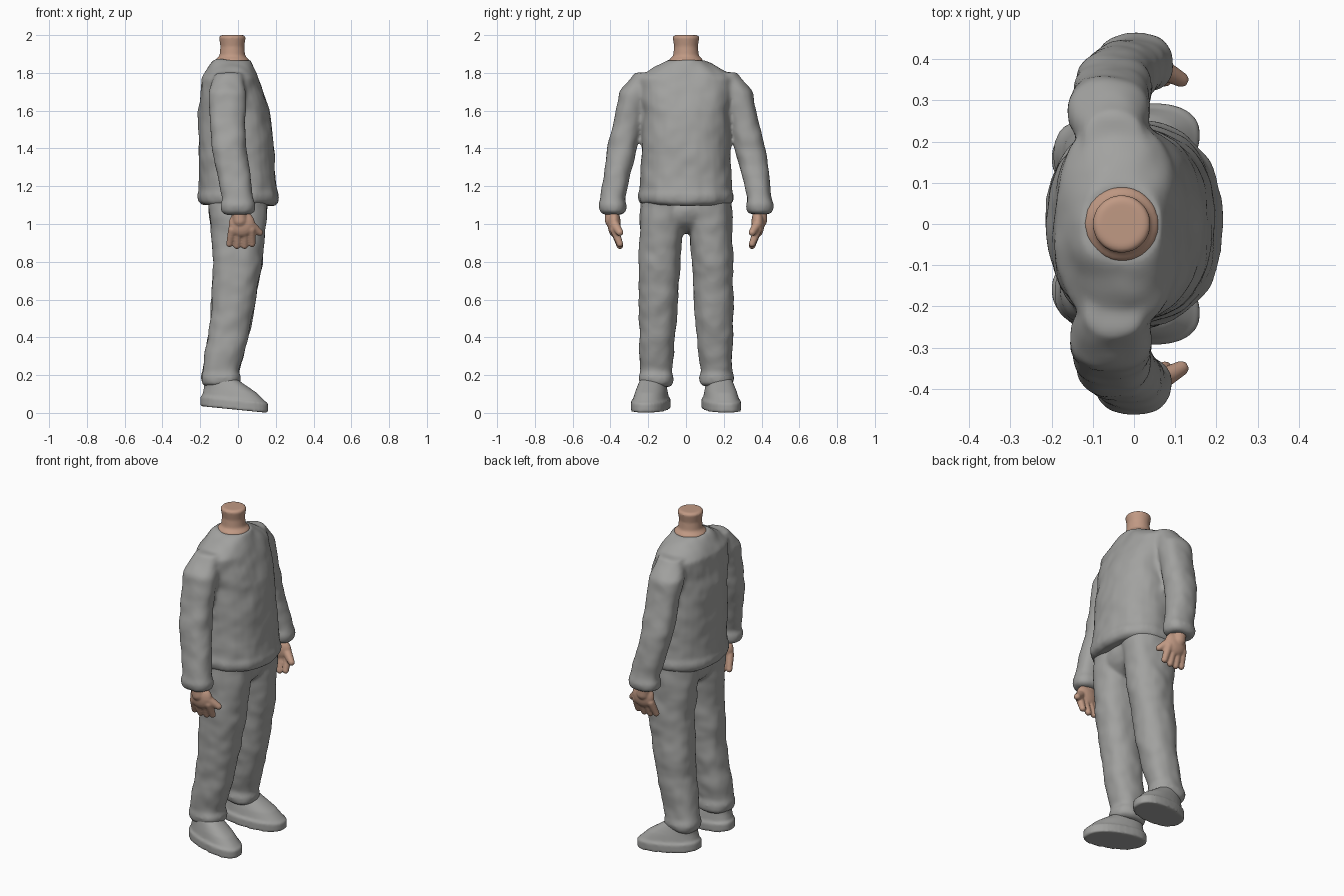
import bpy, bmesh, math
from mathutils import Vector, Matrix, noise

cube = bpy.data.objects.get("Cube")
if cube:
    bpy.data.objects.remove(cube, do_unlink=True)


def make_material(name, red, green, blue):
    material = bpy.data.materials.new(name)
    material.use_nodes = True
    material.diffuse_color = (red, green, blue, 1)
    shader = material.node_tree.nodes["Principled BSDF"]
    shader.inputs["Base Color"].default_value = material.diffuse_color
    shader.inputs["Roughness"].default_value = .8
    return material


def superellipse(angle, power):
    """Point on a rounded-box outline of unit size."""
    def soften(value):
        return math.copysign(abs(value) ** (2 / power), value)
    return soften(math.cos(angle)), soften(math.sin(angle))


def add_hem(stations):
    """Replace the lowest section with a rounded, slightly bulging band."""
    x, y, bottom, depth, width = stations[0]
    band = [(x, y, bottom + lift, depth + grow, width + grow)
            for lift, grow in ((0, -.02), (.015, 0), (.05, .005), (.08, -.005))]
    return band + stations[1:]


def loft(bm, stations, power=2.3, side=1, segments=32):
    """Closed stack of horizontal sections: x, y, z, half depth, half width."""
    loops = []
    for x, y, z, depth, width in stations:
        loop = []
        for index in range(segments):
            across, along = superellipse(math.tau * index / segments, power)
            position = (x + depth * across, side * y + width * along, z)
            loop.append(bm.verts.new(position))
        loops.append(loop)
    for lower, upper in zip(loops, loops[1:]):
        for index in range(segments):
            previous = index - 1
            bm.faces.new((lower[previous], lower[index],
                          upper[index], upper[previous]))
    bm.faces.new(loops[0])
    bm.faces.new(loops[-1])


def add_ball(bm, centre, radii):
    matrix = Matrix.Translation(centre) @ Matrix.Diagonal((*radii, 1))
    bmesh.ops.create_icosphere(bm, subdivisions=3, radius=1, matrix=matrix)


def add_digit(bm, start, end, root_radius, tip_radius, side):
    """Tapered, round-ended rod made of overlapping balls."""
    steps = 8
    for step in range(steps + 1):
        share = step / steps
        centre = Vector(start).lerp(Vector(end), share)
        centre.y *= side
        radius = root_radius + (tip_radius - root_radius) * share
        add_ball(bm, centre, (radius, radius, radius))


def add_folds(mesh, strength):
    """Push the cloth in and out with soft, wide wrinkles."""
    normals = [vertex.normal.copy() for vertex in mesh.vertices]
    for vertex, normal in zip(mesh.vertices, normals):
        point = vertex.co * 8
        ripple = noise.noise(point) + noise.noise(point * 2) / 2
        vertex.co += normal * strength * ripple


def finish(bm, name, material, voxel, smoothing, folds=0):
    """Fuse the overlapping volumes into one soft skin."""
    bmesh.ops.recalc_face_normals(bm, faces=bm.faces)
    volumes = bpy.data.meshes.new(name)
    bm.to_mesh(volumes)
    bm.free()
    part = bpy.data.objects.new(name, volumes)
    bpy.context.collection.objects.link(part)
    fuse = part.modifiers.new("fuse", 'REMESH')
    fuse.mode = 'VOXEL'
    fuse.voxel_size = voxel
    soften = part.modifiers.new("soften", 'SMOOTH')
    soften.iterations = smoothing
    depsgraph = bpy.context.evaluated_depsgraph_get()
    skin = bpy.data.meshes.new_from_object(part.evaluated_get(depsgraph))
    part.modifiers.clear()
    part.data = skin
    bpy.data.meshes.remove(volumes)
    add_folds(skin, folds)
    skin.materials.clear()
    skin.materials.append(material)
    for polygon in skin.polygons:
        polygon.material_index = 0
        polygon.use_smooth = True


cloth = make_material("cloth grey", .36, .36, .35)
skin_tone = make_material("skin", .53, .32, .23)
sides = {"left": 1, "right": -1}

# Sweater: body and both sleeves fused
body = [(0, 0, 1.1, .21, .25), (-.01, 0, 1.4, .2, .235), (-.02, 0, 1.6, .19, .23),
        (-.04, 0, 1.77, .15, .26), (-.03, 0, 1.87, .1, .1)]
sleeve = [(0, .39, 1.05, .09, .07), (-.05, .34, 1.4, .09, .08),
          (-.06, .27, 1.7, .1, .08), (-.05, .21, 1.8, .07, .06)]
bm = bmesh.new()
loft(bm, add_hem(body))
for side in sides.values():
    loft(bm, add_hem(sleeve), side=side)
finish(bm, "sweater", cloth, voxel=.011, smoothing=8, folds=.007)

# Trousers: hips and both legs fused
leg = [(-.09, .16, .14, .1, .09), (-.04, .15, .47, .11, .1),
       (0, .14, .8, .13, .11), (0, .12, 1.15, .16, .12)]
bm = bmesh.new()
add_ball(bm, centre=(0, 0, 1.07), radii=(.15, .23, .12))
for side in sides.values():
    loft(bm, add_hem(leg), side=side)
finish(bm, "trousers", cloth, voxel=.011, smoothing=6, folds=.008)

# Shoes: thick sole under a sloping upper, toes turned out, heels raised
sole = [(-.02, 0, height, .18, .1) for height in (0, .05)]
upper = [(-.02, 0, .055, .17, .09), (-.04, 0, .1, .14, .08), (-.1, 0, .17, .08, .06)]
toe_tip = .16
for label, side in sides.items():
    bm = bmesh.new()
    loft(bm, sole + upper)
    for vertex in bm.verts:
        vertex.co.z += (toe_tip - vertex.co.x) / 10
        vertex.co.y += side * (.19 + vertex.co.x * toe_tip)
    finish(bm, label + "_shoe", cloth, voxel=.008, smoothing=3)

# Hands: wrist, palm, four fanned fingers and a thumb
for label, side in sides.items():
    bm = bmesh.new()
    add_digit(bm, (0, .39, 1.1), (.01, .39, 1.02), .04, .04, side)
    add_ball(bm, centre=(.02, side * .38, 1), radii=(.07, .035, .07))
    for finger in range(4):
        spread = finger - 1.5
        root = (.02 + spread * .033, .38, .97)
        tip = (.015 + spread * .04, .35, .88 + abs(spread) / 100)
        add_digit(bm, root, tip, .023, .018, side)
    add_digit(bm, (.06, .38, 1), (.114, .35, .955), .027, .019, side)
    finish(bm, label + "_hand", skin_tone, voxel=.006, smoothing=3)

# Neck: pinched column on a wide base that fills the collar
profile = ((1.8, .09), (1.87, .09), (1.89, .068), (1.94, .063), (1.99, .071), (2, .06))
bm = bmesh.new()
loft(bm, [(-.03, 0, height, radius, radius) for height, radius in profile], power=2)
finish(bm, "neck", skin_tone, voxel=.007, smoothing=3)
